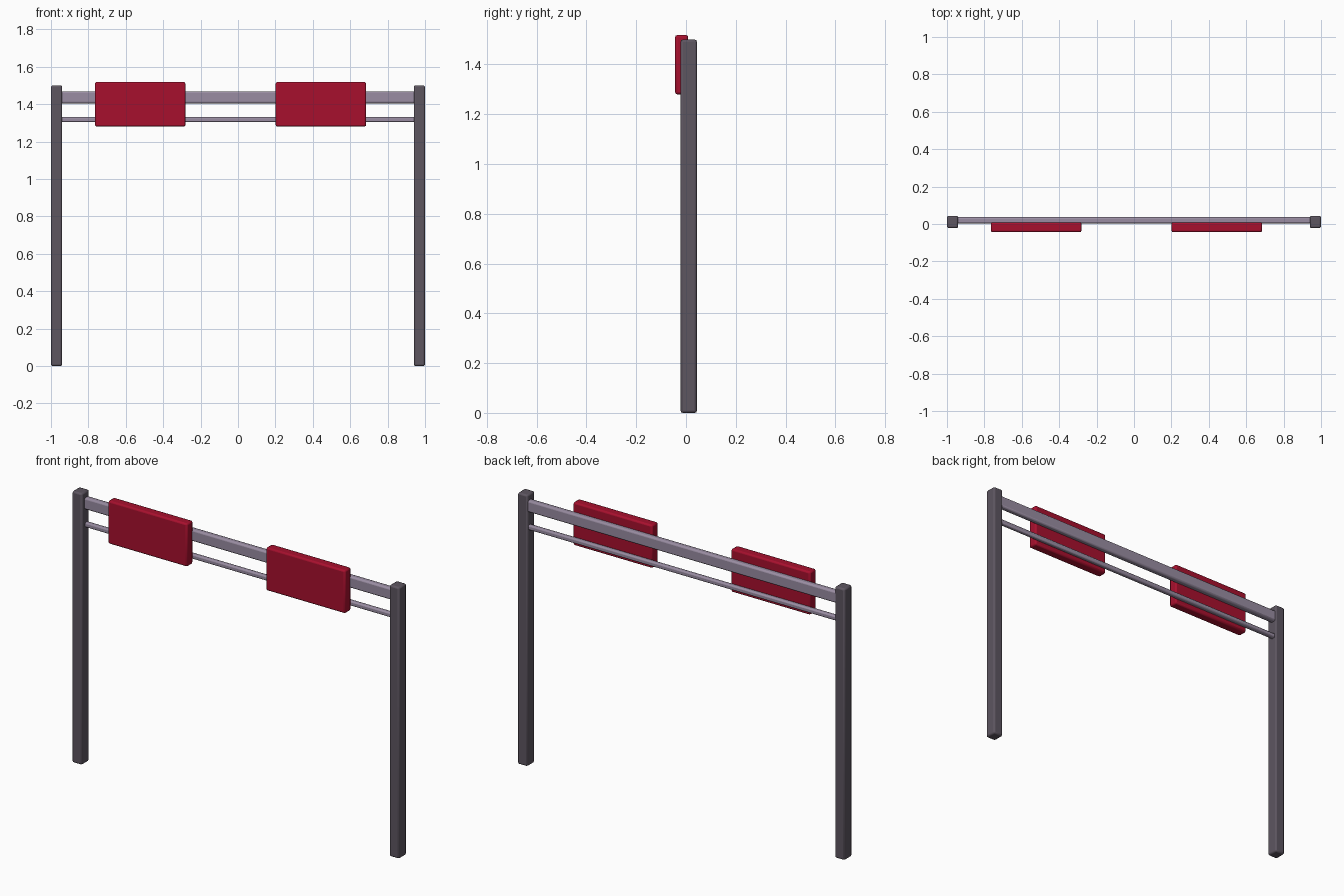
import bpy

if "Cube" in bpy.data.objects:
    bpy.data.objects.remove(bpy.data.objects["Cube"])


def material(name, rgb):
    m = bpy.data.materials.new(name)
    m.diffuse_color = (*rgb, 1)
    m.use_nodes = True
    m.node_tree.nodes["Principled BSDF"].inputs["Base Color"].default_value = m.diffuse_color
    return m


post_grey = material("dark grey", (0.11, 0.092, 0.118))
rail_grey = material("light grey", (0.32, 0.265, 0.36))
panel_red = material("deep red", (0.39, 0.005, 0.027))


def box(name, lo, hi, bevel, mat):
    """Chamfered box between two corners."""
    bpy.ops.mesh.primitive_cube_add(
        size=1, location=[(a + b) / 2 for a, b in zip(lo, hi)])
    ob = bpy.context.object
    ob.name = name
    ob.scale = [b - a for a, b in zip(lo, hi)]
    bpy.ops.object.transform_apply(location=False, rotation=False, scale=True)
    mod = ob.modifiers.new("chamfer", "BEVEL")
    mod.width = bevel
    mod.segments = 2
    ob.data.materials.append(mat)
    bpy.ops.object.shade_smooth_by_angle()
    return ob


# Upright posts
for side, x in (("left", -0.97), ("right", 0.97)):
    box(side + "_post", (x - 0.03, -0.022, 0), (x + 0.03, 0.044, 1.5), 0.009, post_grey)

# Cross rails, ends buried in the posts
box("upper_rail", (-0.95, 0.003, 1.404), (0.95, 0.037, 1.468), 0.009, rail_grey)
box("lower_rail", (-0.95, 0.007, 1.304), (0.95, 0.033, 1.33), 0.007, rail_grey)

# Sign panels on the front
for side, x in (("left", -0.523), ("right", 0.443)):
    box(side + "_panel", (x - 0.242, -0.044, 1.28), (x + 0.242, 0.009, 1.518), 0.009, panel_red)
